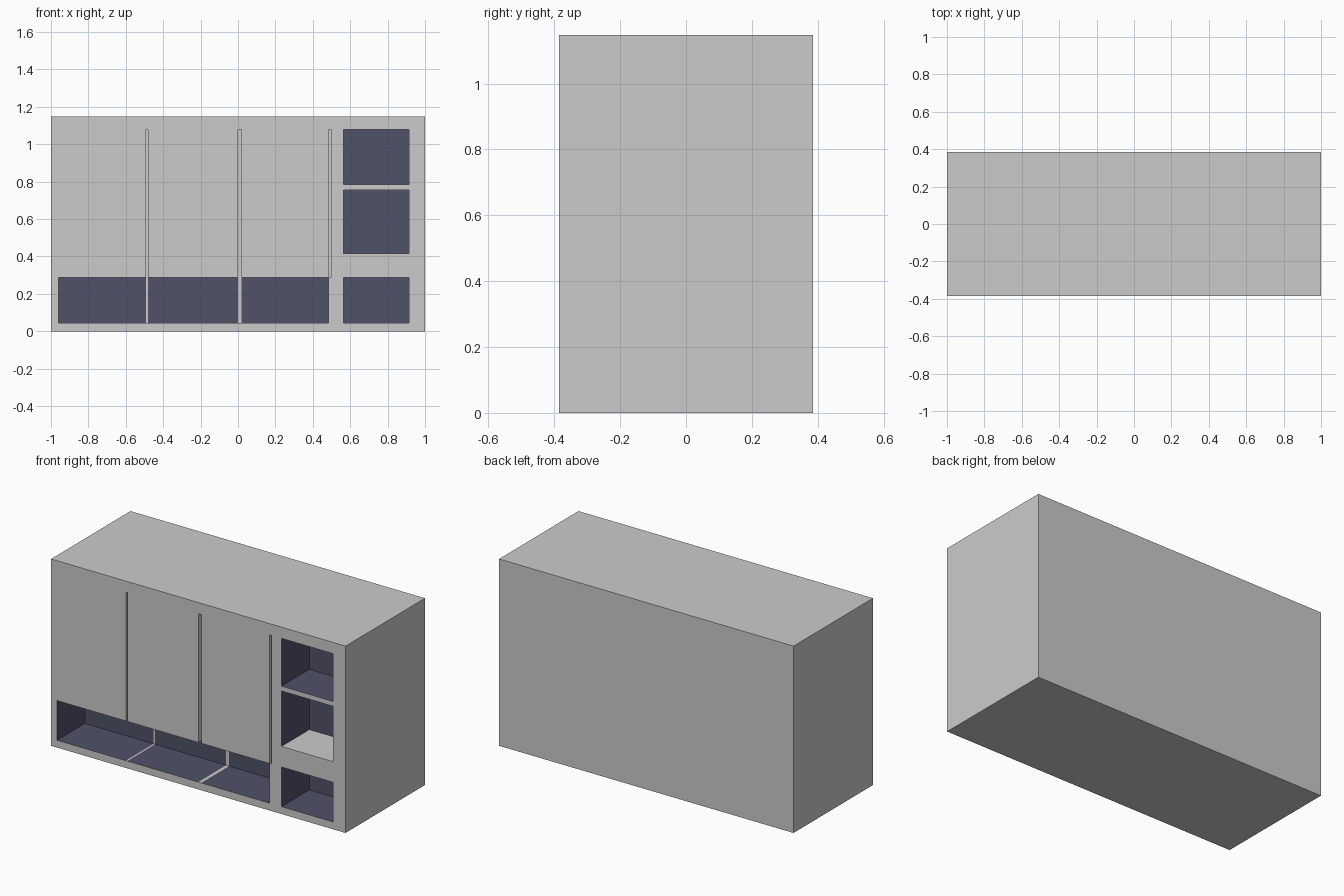
import bpy, bmesh

if "Cube" in bpy.data.objects:
    bpy.data.objects.remove(bpy.data.objects["Cube"])

HY, H, DEPTH = 0.385, 1.147, 0.27
FRONT, BACK = -HY, HY

# Grid lines of the front panel
XS = [-1, -0.96, -0.492, -0.482, 0.0, 0.02, 0.485, 0.498, 0.565, 0.915, 1]
ZS = [0, 0.045, 0.288, 0.415, 0.755, 0.785, 1.078, H]
GROOVES = (2, 4, 6)          # columns of the slots between doors
SHELVES = (1, 3, 5)          # rows of the right-hand cubbies
CUBBY = 8                    # column of the right-hand cubbies


def kind(i, k):
    """Which part of the front a grid cell belongs to."""
    if i == CUBBY and k in SHELVES:
        return "cubby"
    if i in GROOVES[:2] and 1 <= k <= 5 or i == GROOVES[2] and 2 <= k <= 5:
        return "groove"
    if k == 1 and 1 <= i <= 5:
        return "cubby"
    return "panel"


def depth(i, k):
    if not (0 <= i < len(XS) - 1 and 0 <= k < len(ZS) - 1):
        return FRONT
    return FRONT if kind(i, k) == "panel" else FRONT + DEPTH


bm = bmesh.new()


def face(points, mat=0):
    f = bm.faces.new([bm.verts.new(p) for p in points])
    f.material_index = mat


def wall(a, b, cell_a, cell_b):
    """Inner wall along the edge a-b where neighbouring cells differ in depth."""
    ya, yb = depth(*cell_a), depth(*cell_b)
    if ya == yb:
        return
    inner = cell_a if ya > yb else cell_b
    mat = 1 if kind(*inner) == "cubby" else 0
    # the middle cubby has a light floor
    if inner == (CUBBY, 3) and inner == cell_b and a[1] == b[1]:
        mat = 0
    face([(a[0], ya, a[1]), (b[0], ya, b[1]), (b[0], yb, b[1]), (a[0], yb, a[1])], mat)


# Front panel, recess backs and inner walls
for i in range(len(XS) - 1):
    for k in range(len(ZS) - 1):
        x0, x1, z0, z1, y = XS[i], XS[i + 1], ZS[k], ZS[k + 1], depth(i, k)
        face([(x0, y, z0), (x1, y, z0), (x1, y, z1), (x0, y, z1)],
             1 if kind(i, k) == "cubby" else 0)
        if i:
            wall((x0, z0), (x0, z1), (i - 1, k), (i, k))
        if k:
            wall((x0, z0), (x1, z0), (i, k - 1), (i, k))

# Outer case: bottom, top, sides and back
for z in (0, H):
    face([(x, FRONT, z) for x in XS] + [(1, BACK, z), (-1, BACK, z)])
for x in (-1, 1):
    face([(x, FRONT, z) for z in ZS] + [(x, BACK, H), (x, BACK, 0)])
face([(-1, BACK, 0), (1, BACK, 0), (1, BACK, H), (-1, BACK, H)])

bmesh.ops.remove_doubles(bm, verts=bm.verts, dist=1e-5)
bmesh.ops.recalc_face_normals(bm, faces=bm.faces)

mesh = bpy.data.meshes.new("cabinet")
bm.to_mesh(mesh)
bm.free()

# Slot 0 is the plain grey case, slot 1 the dark compartment lining
grey = bpy.data.materials.new("case_grey")
grey.diffuse_color = (0.8, 0.8, 0.8, 1)
grey.use_nodes = True
grey.node_tree.nodes["Principled BSDF"].inputs["Base Color"].default_value = grey.diffuse_color
lining = bpy.data.materials.new("dark_lining")
lining.diffuse_color = (0.08, 0.085, 0.14, 1)
lining.use_nodes = True
lining.node_tree.nodes["Principled BSDF"].inputs["Base Color"].default_value = lining.diffuse_color
mesh.materials.append(grey)
mesh.materials.append(lining)

cabinet = bpy.data.objects.new("cabinet", mesh)
bpy.context.collection.objects.link(cabinet)
